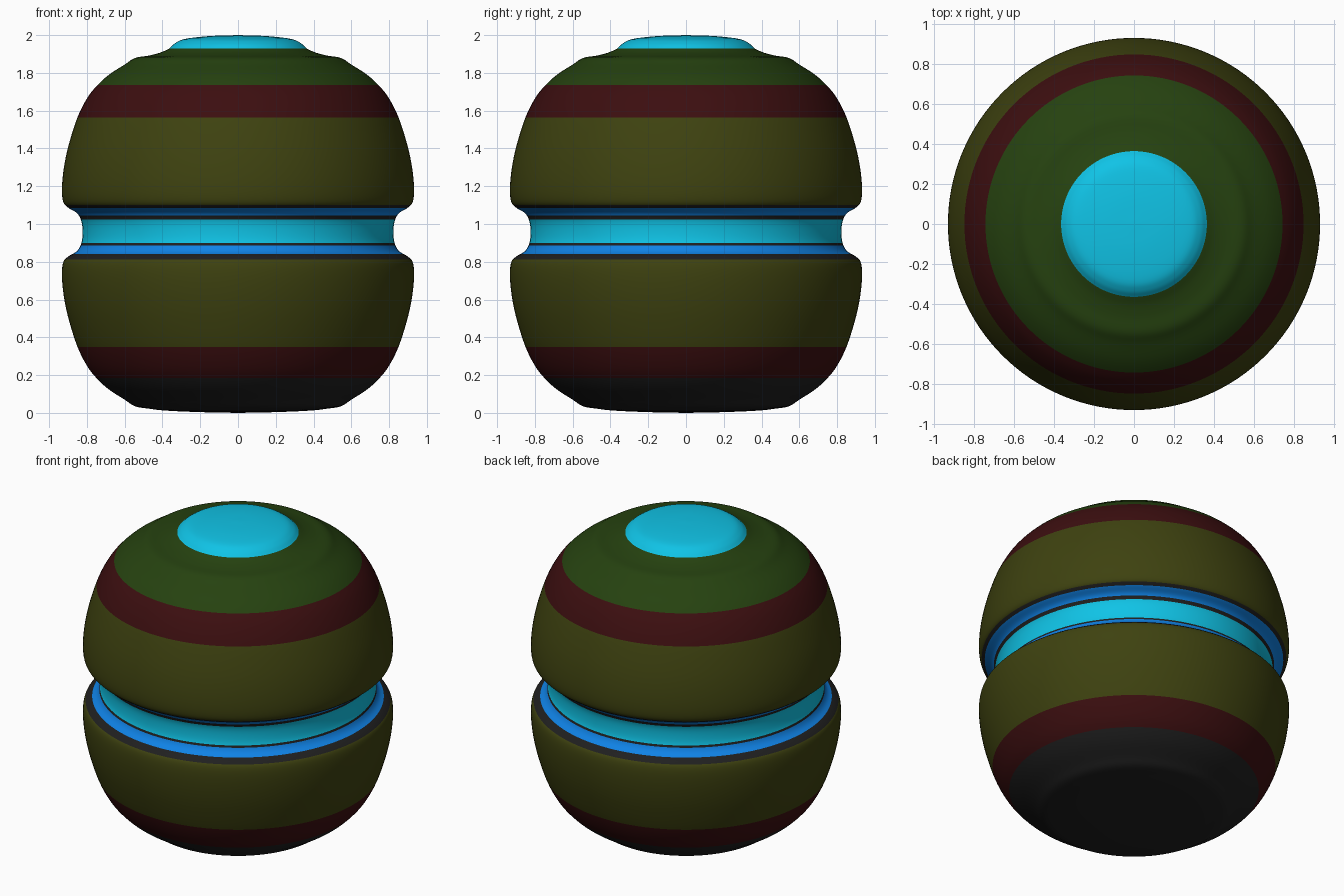
import bpy, bmesh, math
from mathutils import Vector

if "Cube" in bpy.data.objects:
    bpy.data.objects.remove(bpy.data.objects["Cube"])

SIDES = 128
MID = 0.957  # height of the groove centre


def material(name, rgb):
    m = bpy.data.materials.new(name)
    m.diffuse_color = (*rgb, 1)
    m.use_nodes = True
    m.node_tree.nodes["Principled BSDF"].inputs["Base Color"].default_value = m.diffuse_color
    return m


MATS = {
    "black": material("black", (0.014, 0.014, 0.014)),
    "red": material("dark red", (0.045, 0.0045, 0.005)),
    "olive": material("olive", (0.048, 0.054, 0.005)),
    "blue": material("blue", (0.005, 0.225, 0.79)),
    "cyan": material("cyan", (0.005, 0.546, 0.79)),
    "green": material("dark green", (0.019, 0.054, 0.005)),
}


def smooth_curve(pts, steps=5):
    """Catmull-Rom curve through the profile points."""
    p = [Vector(q) for q in pts]
    p = [2 * p[0] - p[1]] + p + [2 * p[-1] - p[-2]]
    out = []
    for a, b, c, d in zip(p, p[1:], p[2:], p[3:]):
        for i in range(steps):
            t = i / steps
            out.append(0.5 * (2 * b + (c - a) * t + (2 * a - 5 * b + 4 * c - d) * t * t
                              + (3 * b - 3 * c + d - a) * t ** 3))
    return out + [p[-2]]


def lathe(name, profile, bands):
    """Spin a profile about z; bands = (upper height, colour) from the bottom up."""
    bm = bmesh.new()
    verts = [bm.verts.new((max(r, 0), 0, z)) for r, z in smooth_curve(profile)]
    edges = [bm.edges.new(e) for e in zip(verts, verts[1:])]
    bmesh.ops.spin(bm, geom=verts + edges, axis=(0, 0, 1), cent=(0, 0, 0),
                   angle=2 * math.pi, steps=SIDES)
    bmesh.ops.remove_doubles(bm, verts=bm.verts, dist=1e-5)
    for z, _ in bands[:-1]:
        bmesh.ops.bisect_plane(bm, geom=bm.verts[:] + bm.edges[:] + bm.faces[:],
                               plane_co=(0, 0, z), plane_no=(0, 0, 1), dist=1e-5)
    colours = list(dict.fromkeys(c for _, c in bands))
    for f in bm.faces:
        f.smooth = True
        z = f.calc_center_median().z
        f.material_index = colours.index(next((c for top, c in bands if z < top), bands[-1][1]))
    bmesh.ops.recalc_face_normals(bm, faces=bm.faces)
    # make sure the open shell points outwards
    if sum(f.normal.dot(Vector((*f.calc_center_median().xy, 0))) for f in bm.faces) < 0:
        bmesh.ops.reverse_faces(bm, faces=bm.faces)
    me = bpy.data.meshes.new(name)
    bm.to_mesh(me)
    bm.free()
    for c in colours:
        me.materials.append(MATS[c])
    ob = bpy.data.objects.new(name, me)
    bpy.context.collection.objects.link(ob)
    return ob


# Half of the body profile, from shoulder to groove, mirrored for the other half
half = [(0.47, 0.022), (0.545, 0.035), (0.60, 0.07), (0.685, 0.125), (0.75, 0.185),
        (0.80, 0.25), (0.85, 0.35), (0.895, 0.49), (0.921, 0.61), (0.932, 0.72),
        (0.926, 0.795), (0.90, 0.827), (0.852, 0.857), (0.829, 0.90)]
upper = [(r, 2 * MID - z) for r, z in reversed(half)]
body = [(0, 0), (0.2, 0.004), (0.38, 0.012)] + half + [(0.823, MID)] + upper \
    + [(0.41, 1.908), (0.365, 1.928)]

lathe("banded_body", body, [
    (0.185, "black"), (0.35, "red"), (0.813, "olive"), (0.841, "black"),
    (0.886, "blue"), (0.899, "black"), (1.025, "cyan"), (1.045, "black"),
    (1.085, "blue"), (1.10, "black"), (1.565, "olive"), (1.735, "red"), (9, "green")])

# Domed button on top
lathe("top_button", [(0.365, 1.928), (0.333, 1.957), (0.28, 1.98), (0.15, 1.995), (0, 2.0)],
      [(9, "cyan")])
